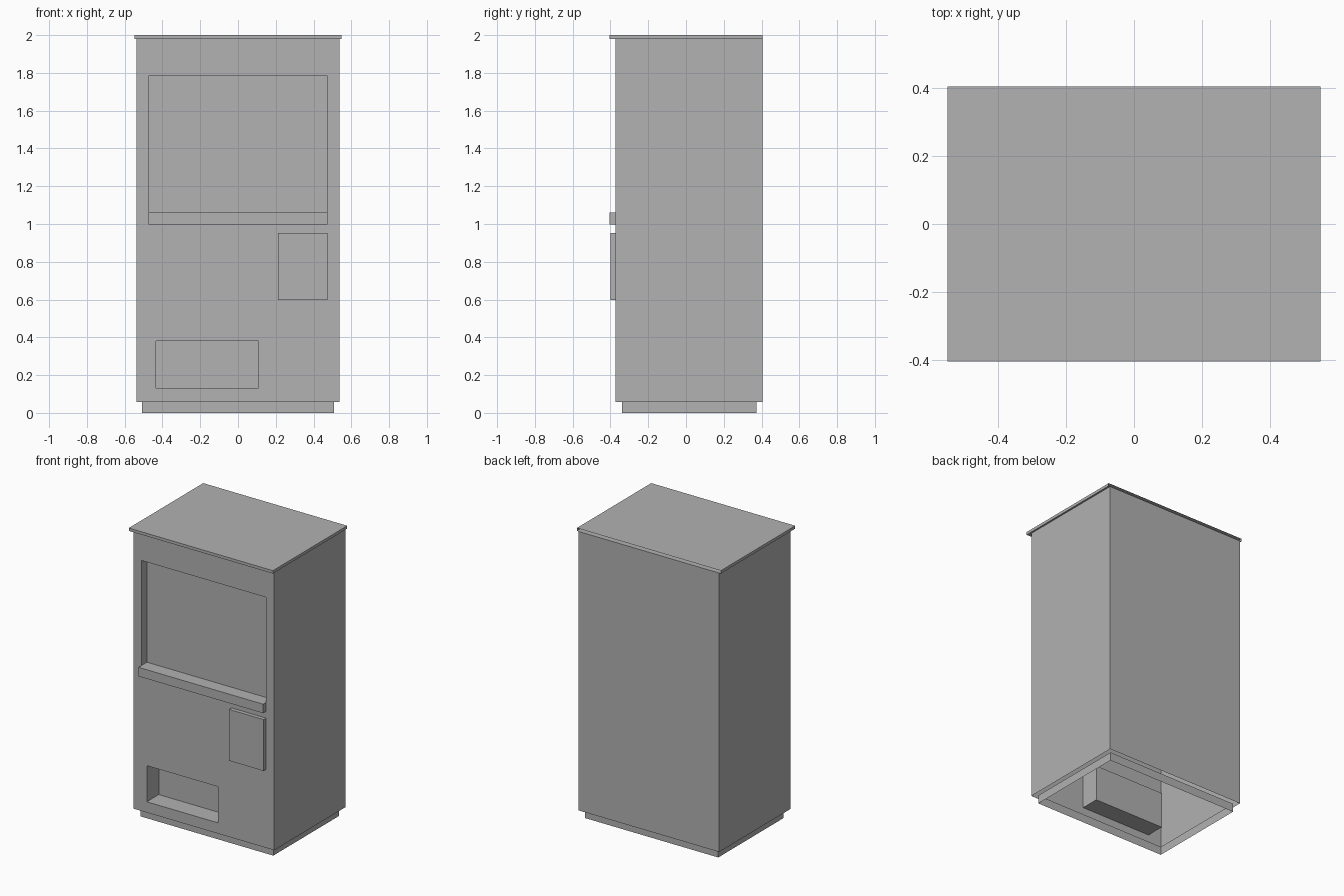
import bpy
import bmesh
from mathutils import Vector

cube = bpy.data.objects.get("Cube")
if cube:
    bpy.data.objects.remove(cube, do_unlink=True)

# Single grey finish
grey = bpy.data.materials.new("plain_grey")
grey.use_nodes = True
colour = (0.445, 0.445, 0.445, 1)
grey.diffuse_color = colour
grey.node_tree.nodes["Principled BSDF"].inputs["Base Color"].default_value = colour

DOWN, UP, BACK = Vector((0, 0, -1)), Vector((0, 0, 1)), Vector((0, 1, 0))
FRONT_Y, BACK_Y = -0.373, 0.405


def box(lo, hi, open_sides=()):
    """Box between two corners, with the listed sides left open."""
    lo, hi = Vector(lo), Vector(hi)
    bm = bmesh.new()
    bmesh.ops.create_cube(bm, size=1)
    for v in bm.verts:
        v.co = (lo + hi) / 2 + v.co * (hi - lo)
    bm.normal_update()
    gone = [f for f in bm.faces if any(f.normal.dot(s) > 0.9 for s in open_sides)]
    bmesh.ops.delete(bm, geom=gone, context="FACES")
    return bm


def recess(bm, x0, x1, z0, z1, depth):
    """Push a rectangle of the front wall inwards."""
    cuts = [((x, 0, 0), (1, 0, 0)) for x in (x0, x1)]
    cuts += [((0, 0, z), (0, 0, 1)) for z in (z0, z1)]
    for point, normal in cuts:
        bmesh.ops.bisect_plane(bm, geom=bm.verts[:] + bm.edges[:] + bm.faces[:],
                               plane_co=point, plane_no=normal)

    def inside(f):
        c = f.calc_center_median()
        return (abs(c.y - FRONT_Y) < 1e-4 and abs(f.normal.y) > 0.9
                and x0 < c.x < x1 and z0 < c.z < z1)

    bm.normal_update()
    panel = [f for f in bm.faces if inside(f)]
    out = bmesh.ops.extrude_face_region(bm, geom=panel)["geom"]
    verts = [g for g in out if isinstance(g, bmesh.types.BMVert)]
    bmesh.ops.translate(bm, verts=verts, vec=BACK * depth)
    bm.normal_update()
    left_over = [f for f in bm.faces if inside(f)]
    bmesh.ops.delete(bm, geom=left_over, context="FACES")


def finish(name, bm):
    mesh = bpy.data.meshes.new(name)
    bm.to_mesh(mesh)
    bm.free()
    mesh.materials.append(grey)
    obj = bpy.data.objects.new(name, mesh)
    bpy.context.collection.objects.link(obj)
    return obj


# Cabinet shell, open underneath, with display window and delivery tray recesses
cabinet = box((-0.537, FRONT_Y, 0.058), (0.537, BACK_Y, 1.98), [DOWN])
recess(cabinet, -0.475, 0.475, 1.06, 1.784, 0.06)
recess(cabinet, -0.434, 0.108, 0.132, 0.381, 0.13)
bmesh.ops.dissolve_limit(cabinet, angle_limit=0.01,
                         verts=cabinet.verts[:], edges=cabinet.edges[:])
finish("cabinet", cabinet)

# Plinth skirt, open above and below
finish("plinth", box((-0.507, -0.34, 0), (0.507, 0.373, 0.058), [UP, DOWN]))

# Roof cap, open along the back
finish("roof", box((-0.549, -0.405, 1.98), (0.549, BACK_Y, 2), [BACK]))

# Window sill and payment box on the front wall
finish("window_sill", box((-0.475, -0.405, 0.998), (0.475, FRONT_Y, 1.06), [BACK]))
finish("payment_box", box((0.212, -0.4, 0.598), (0.475, FRONT_Y, 0.952), [BACK]))
